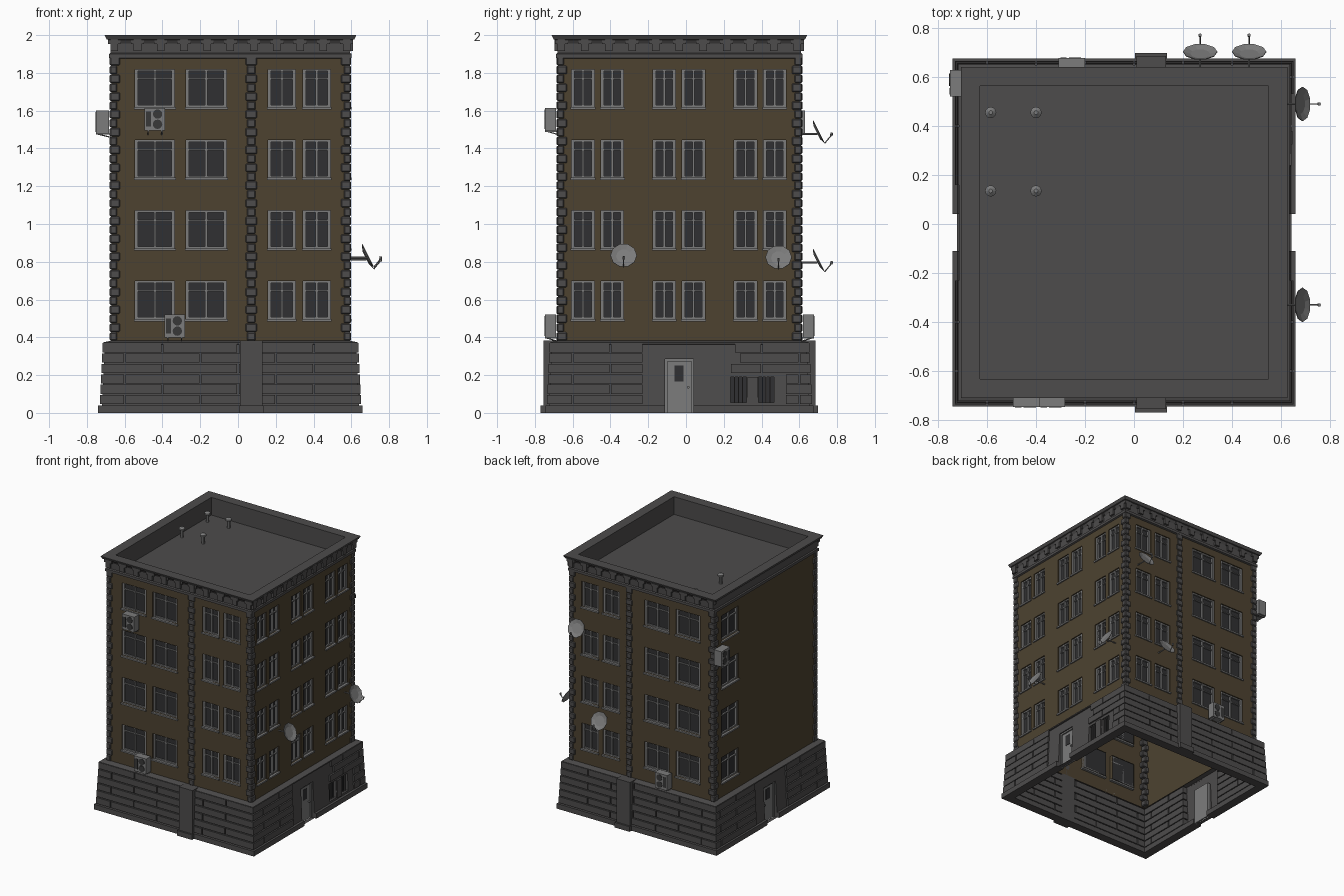
import bpy, bmesh, math, random
from mathutils import Vector, Matrix

if "Cube" in bpy.data.objects:
    bpy.data.objects.remove(bpy.data.objects["Cube"])

random.seed(3)
X0, X1, Y0, Y1 = -0.67, 0.59, -0.675, 0.605      # wall planes
Z_BASE, Z_TOP, Z_ROOF = 0.375, 1.885, 1.86
SPAN = {'front': (X0, X1), 'back': (X0, X1), 'left': (Y0, Y1), 'right': (Y0, Y1)}
PARTS = {}


def P(side, u, d, z):
    """Point on a side: u along the wall, d outward from it."""
    return Vector({'front': (u, Y0 - d, z), 'back': (u, Y1 + d, z),
                   'left': (X0 - d, u, z), 'right': (X1 + d, u, z)}[side])


def part(name):
    return PARTS.setdefault(name, bmesh.new())


def quad(name, pts):
    bm = part(name)
    bm.faces.new([bm.verts.new(p) for p in pts])


def box(name, s, u0, u1, d0, d1, z0, z1):
    bm = part(name)
    v = [bm.verts.new(P(s, u, d, z)) for z in (z0, z1) for u, d in ((u0, d0), (u1, d0), (u1, d1), (u0, d1))]
    for f in ((0, 1, 2, 3), (4, 5, 6, 7), (0, 1, 5, 4), (1, 2, 6, 5), (2, 3, 7, 6), (3, 0, 4, 7)):
        bm.faces.new([v[i] for i in f])


def rod(name, a, b, r, r2=None, seg=8):
    m = Matrix.Translation((a + b) / 2) @ (b - a).to_track_quat('Z', 'Y').to_matrix().to_4x4()
    bmesh.ops.create_cone(part(name), cap_ends=True, segments=seg, radius1=r,
                          radius2=r if r2 is None else r2, depth=(b - a).length, matrix=m)


def ring(name, prof, closed=False):
    """Sweep a (d, z) profile around the building."""
    bm = part(name)
    loops = [[bm.verts.new(c) for c in ((X0 - d, Y0 - d, z), (X1 + d, Y0 - d, z),
              (X1 + d, Y1 + d, z), (X0 - d, Y1 + d, z))] for d, z in prof]
    for a, b in zip(loops, loops[1:] + loops[:1] if closed else loops[1:]):
        for i in range(4):
            bm.faces.new((a[i], a[i - 1], b[i - 1], b[i]))


def facade(name, s, z0, z1, dz, holes, depth):
    """Wall sheet with rectangular openings and reveals; dz gives d at a height."""
    a, b = SPAN[s]
    us = sorted({a, b, *[h[0] for h in holes], *[h[1] for h in holes]})
    zs = sorted({z0, z1, *[h[2] for h in holes], *[h[3] for h in holes]})

    def pt(u, z):
        d = dz(z)
        return P(s, u - d if u == a else u + d if u == b else u, d, z)
    for p, q in zip(us, us[1:]):
        for r, t in zip(zs, zs[1:]):
            um, zm = (p + q) / 2, (r + t) / 2
            if not any(h[0] < um < h[1] and h[2] < zm < h[3] for h in holes):
                quad(name, (pt(p, r), pt(q, r), pt(q, t), pt(p, t)))
    for u0, u1, h0, h1 in holes:
        c = [(u0, h0), (u1, h0), (u1, h1), (u0, h1)]
        for (p, r), (q, t) in zip(c, c[1:] + c[:1]):
            quad(name, (pt(p, r), pt(q, t), P(s, q, dz(t) - depth, t), P(s, p, dz(r) - depth, r)))


# Upper walls with windows on four floors
main = [(-0.545, -0.335), (-0.275, -0.06), (0.16, 0.305), (0.345, 0.49)]
side = [(c + o, c + o + 0.12) for c in (-0.605, -0.175, 0.255) for o in (0, 0.155)]
COLS = {'front': main, 'back': main, 'right': side, 'left': [(0.30, 0.51)]}
for s, cols in COLS.items():
    holes = [(a, b, 0.497 + 0.374 * k, 0.697 + 0.374 * k) for k in range(4) for a, b in cols]
    facade('upper_walls', s, Z_BASE, Z_TOP, lambda z: 0, holes, 0.025)
    for i, (a, b, z0, z1) in enumerate(holes):
        quad('window_glass', [P(s, u, -0.022, z) for u, z in ((a, z0), (b, z0), (b, z1), (a, z1))])
        for u0, u1 in ((a, a + 0.016), (b - 0.016, b), ((a + b) / 2 - 0.006, (a + b) / 2 + 0.006)):
            box('window_frames', s, u0, u1, -0.022, -0.008, z0, z1)
        for h0, h1 in ((z0, z0 + 0.01), (z1 - 0.01, z1), (z1 - 0.055, z1 - 0.047)):
            box('window_frames', s, a, b, -0.022, -0.01, h0, h1)
        box('window_sills', s, a - 0.006, b + 0.006, -0.02, 0.01, z0 - 0.012, z0)


# Tapered ground storey with door and basement openings
def taper(z):
    return 0.052 - 0.018 * z / Z_BASE


door = (-0.11, 0.04, 0.0, 0.285)
cellar = [(0.235, 0.32, 0.055, 0.19), (0.385, 0.465, 0.055, 0.19)]
OPEN = {'front': [], 'back': [], 'left': [door], 'right': [door] + cellar}
for s, holes in OPEN.items():
    facade('base_walls', s, 0, Z_BASE - 0.005, taper, holes, 0.03)
    a, b = SPAN[s]
    e0, e1 = a - 0.07, b + 0.07
    for p, q in ([(e0, door[0]), (door[1], e1)] if door in holes else [(e0, e1)]):
        box('base_plinth', s, p, q, 0, 0.07, 0, 0.04)
    # staggered rusticated blocks
    for k in range(6):
        z0 = 0.046 + k * 0.055
        d = taper(z0) + 0.011
        runs = [(a - d, b + d)]
        if door in holes:
            start = 0.16
            if s == 'right':
                start = 0.53 if z0 < 0.19 else random.uniform(0.2, 0.36)
            runs = [(a - d, -0.23), (start, b + d)]
        for p, q in runs:
            cuts = [-0.6 + 0.2 * (k % 2) + 0.4 * i for i in range(5)]
            cuts = [p] + [c for c in cuts if p + 0.05 < c < q - 0.05] + [q]
            for m, n in zip(cuts, cuts[1:]):
                box('base_blocks', s, m + 0.004 * (m != p), n - 0.004 * (n != q), 0, d, z0, z0 + 0.048)
    # doors
    if door in holes:
        u0, u1, z0, z1 = door
        box('doors', s, u0, u1, 0.008, 0.02, z0, z1)
        for p, q in ((u0, u0 + 0.012), (u1 - 0.012, u1)):
            box('doors', s, p, q, 0.008, 0.03, z0, z1)
        box('doors', s, u0, u1, 0.008, 0.03, z1 - 0.012, z1)
        box('door_glass', s, -0.06, -0.012, 0.015, 0.022, 0.165, 0.25)
        rod('door_knobs', P(s, 0.012, 0.02, 0.135), P(s, 0.012, 0.034, 0.135), 0.007)
for a, b, z0, z1 in cellar:
    quad('cellar_glass', [P('right', u, 0.022, z) for u, z in ((a, z0), (b, z0), (b, z1), (a, z1))])
    for i in range(1, 4):
        u = a + (b - a) * i / 4
        box('cellar_bars', 'right', u - 0.003, u + 0.003, 0.03, 0.036, z0, z1)
box('cellar_panel', 'right', 0.325, 0.38, 0.03, 0.056, 0.05, 0.19)
ring('base_ledge', [(0.034, 0.362), (0.045, 0.364), (0.045, 0.373), (0, 0.383)])

# Pilasters and quoin stones
for s in ('front', 'back'):
    box('base_pilasters', s, 0.01, 0.13, 0, 0.08, 0.04, 0.383)
    box('base_pilasters', s, 0.005, 0.135, 0, 0.094, 0, 0.04)
N = 32
h = (Z_TOP - 0.38) / N
for k in range(N):
    z0, z1 = 0.38 + k * h + 0.002, 0.38 + (k + 1) * h
    w = 0.03 if k % 2 else 0.022
    for s in ('front', 'back'):
        box('quoin_stones', s, 0.07 - w, 0.07 + w, 0, 0.011, z0, z1)
        e, g = (0.045, 0.03) if k % 2 else (0.03, 0.045)
        for c, t in ((X0, 1), (X1, -1)):
            box('quoin_stones', s, c - t * 0.009, c + t * e, -g, 0.009, z0, z1)

# Cornice, parapet, brackets and roof
ring('cornice', [(0, 1.875), (0.012, 1.88), (0.012, 1.9), (0.004, 1.906), (0.006, 1.955), (0.018, 1.975),
                 (0.026, 1.978), (0.036, 1.998), (0.036, 2.0), (-0.042, 2.0), (-0.042, Z_ROOF)])
for s in ('front', 'right', 'back'):
    a, b = SPAN[s]
    for i in range(11):
        c = a + 0.015 + (b - a - 0.03) * i / 10
        box('cornice_brackets', s, c - 0.02, c + 0.02, 0, 0.02, 1.915, 1.98)
        box('cornice_brackets', s, c - 0.034, c + 0.034, 0, 0.018, 1.953, 1.98)
quad('roof', [(X0 + 0.042, Y0 + 0.042, Z_ROOF), (X1 - 0.042, Y0 + 0.042, Z_ROOF),
              (X1 - 0.042, Y1 - 0.042, Z_ROOF), (X0 + 0.042, Y1 - 0.042, Z_ROOF)])
for x in (-0.585, -0.4):
    for y in (0.135, 0.455):
        rod('roof_vents', Vector((x, y, Z_ROOF)), Vector((x, y, 1.925)), 0.012)
        rod('roof_vents', Vector((x, y, 1.92)), Vector((x, y, 1.932)), 0.023, seg=12)
        rod('roof_vents', Vector((x, y, 1.932)), Vector((x, y, 1.944)), 0.023, 0.008, seg=12)

# Air conditioners on wall brackets
for s, u, z, d in (('front', -0.44, 1.495, 0.072), ('front', -0.335, 0.4, 0.072),
                   ('back', -0.255, 0.4, 0.072), ('left', 0.575, 1.48, 0.082)):
    box('air_conditioners', s, u - 0.054, u + 0.054, 0.014, d, z, z + 0.12)
    for g in range(2):
        c = P(s, u + 0.014, d, z + 0.033 + 0.054 * g)
        rod('conditioner_fans', c, c + P(s, 0, 0.003, 0) - P(s, 0, 0, 0), 0.025, seg=12)
    box('conditioner_fans', s, u - 0.046, u - 0.02, d - 0.002, d + 0.002, z + 0.02, z + 0.1)
    for o in (-0.036, 0.036):
        box('conditioner_brackets', s, u + o - 0.004, u + o + 0.004, 0, d, z - 0.007, z)
        rod('conditioner_brackets', P(s, u + o, 0, z - 0.022), P(s, u + o, d - 0.01, z - 0.004), 0.003, seg=4)

# Satellite dishes with arm and receiver
for s, u, z in (('right', -0.33, 0.83), ('right', 0.49, 0.82), ('back', 0.47, 1.485), ('back', 0.27, 0.805)):
    bm = part('satellite_dishes')

    def D(x, y, n):   # dish-local: across, up the dish, along its axis
        return P(s, u + x, 0.09 - 0.45 * y + 0.89 * n, z + 0.89 * y + 0.45 * n)
    rings = [[bm.verts.new(D(r * math.cos(t * math.pi / 5), r * math.sin(t * math.pi / 5), n))
              for t in range(10)] for r, n in ((0.07, 0.01), (0.04, 0), (0.04, -0.003), (0.07, 0.007))]
    for p, q in zip(rings, rings[1:] + rings[:1]):
        if p is not rings[1]:
            for i in range(10):
                bm.faces.new((p[i - 1], p[i], q[i], q[i - 1]))
    bm.faces.new(rings[1])
    bm.faces.new(rings[2])
    rod('dish_arms', P(s, u, 0, z - 0.008), P(s, u, 0.09, z - 0.008), 0.005, seg=6)
    rod('dish_arms', D(0, -0.07, 0.008), D(0, -0.045, 0.065), 0.003, seg=6)
    rod('dish_arms', D(0, -0.05, 0.058), D(0, -0.036, 0.068), 0.007, seg=6)

# Turn parts into objects
COLORS = {'upper_walls': (0.075, 0.055, 0.03), 'window_glass': (0.03, 0.03, 0.032),
          'door_glass': (0.03, 0.03, 0.032), 'cellar_glass': (0.03, 0.03, 0.032),
          'conditioner_fans': (0.04, 0.04, 0.04)}
for n in ('base_walls', 'base_plinth', 'base_blocks', 'base_ledge', 'base_pilasters', 'quoin_stones',
          'cornice', 'cornice_brackets', 'roof', 'cellar_bars', 'cellar_panel'):
    COLORS[n] = (0.075, 0.072, 0.072)
for name, bm in PARTS.items():
    if name in ('upper_walls', 'base_walls'):
        bmesh.ops.remove_doubles(bm, verts=bm.verts, dist=0.0002)
    bmesh.ops.recalc_face_normals(bm, faces=bm.faces)
    me = bpy.data.meshes.new(name)
    bm.to_mesh(me)
    bm.free()
    ob = bpy.data.objects.new(name, me)
    bpy.context.collection.objects.link(ob)
    mat = bpy.data.materials.new(name)
    mat.diffuse_color = (*COLORS.get(name, (0.2, 0.2, 0.2)), 1)
    mat.use_nodes = True
    mat.node_tree.nodes["Principled BSDF"].inputs["Base Color"].default_value = mat.diffuse_color
    me.materials.append(mat)
    if name == 'quoin_stones':
        bev = ob.modifiers.new('rounded', 'BEVEL')
        bev.width, bev.segments = 0.006, 1
